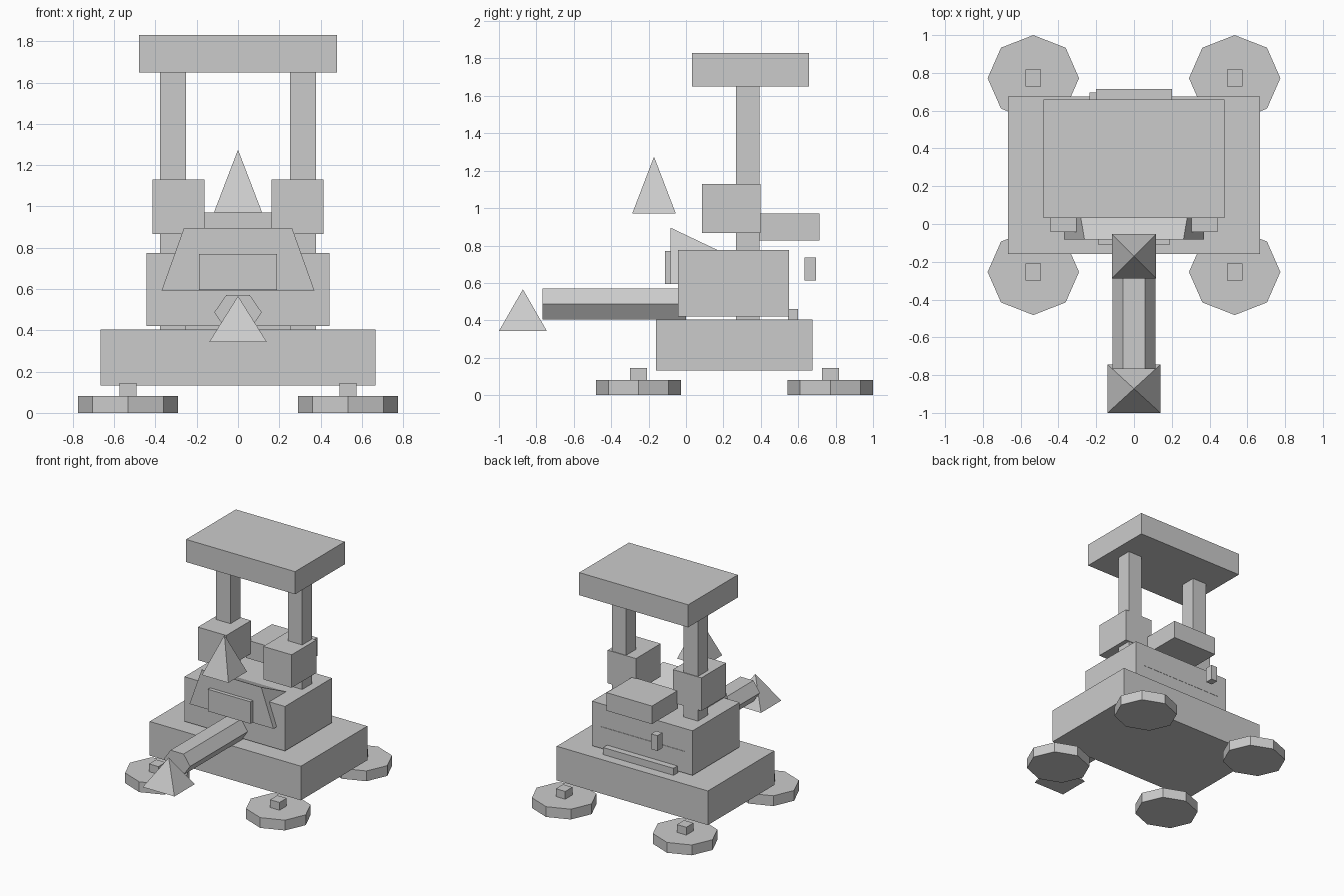
import bpy, bmesh, math

if "Cube" in bpy.data.objects:
    bpy.data.objects.remove(bpy.data.objects["Cube"])

grey = bpy.data.materials.new("plain_grey")
grey.diffuse_color = (0.6, 0.6, 0.6, 1)
grey.use_nodes = True
grey.node_tree.nodes["Principled BSDF"].inputs["Base Color"].default_value = grey.diffuse_color


def finish(name, bm):
    """Turn a bmesh into a flat-shaded grey object."""
    bmesh.ops.recalc_face_normals(bm, faces=bm.faces)
    mesh = bpy.data.meshes.new(name)
    bm.to_mesh(mesh)
    bm.free()
    mesh.materials.append(grey)
    obj = bpy.data.objects.new(name, mesh)
    bpy.context.collection.objects.link(obj)
    return obj


def box(name, x, y, z):
    """Box from (min, max) pairs."""
    bm = bmesh.new()
    bmesh.ops.create_cube(bm, size=1)
    for v in bm.verts:
        v.co = [a + (c + 0.5) * (b - a) for c, (a, b) in zip(v.co, (x, y, z))]
    return finish(name, bm)


def prism(name, ring_a, ring_b):
    """Closed solid between two rings of points."""
    bm = bmesh.new()
    a = [bm.verts.new(p) for p in ring_a]
    b = [bm.verts.new(p) for p in ring_b]
    n = len(a)
    bm.faces.new(a)
    if len(b) == 1:
        for i in range(n):
            bm.faces.new((a[i], a[(i + 1) % n], b[0]))
    else:
        bm.faces.new(b)
        for i in range(n):
            j = (i + 1) % n
            bm.faces.new((a[i], a[j], b[j], b[i]))
    return finish(name, bm)


def ring(n, r1, r2):
    return [(r1 * math.cos(math.tau * i / n), r2 * math.sin(math.tau * i / n))
            for i in range(n)]


def pyramid(name, hx, hy, yc, z0, z1):
    base = [(-hx, yc - hy, z0), (hx, yc - hy, z0), (hx, yc + hy, z0), (-hx, yc + hy, z0)]
    return prism(name, base, [(0, yc, z1)])


# Hull, body and roof
box("base", (-0.666, 0.666), (-0.16, 0.676), (0.132, 0.404))
box("body", (-0.443, 0.443), (-0.042, 0.55), (0.42, 0.775))
box("roof", (-0.48, 0.48), (0.033, 0.658), (1.65, 1.83))

# Sloped wedge through the body, its tail edge just showing at the rear
bm = bmesh.new()
w = [bm.verts.new(p) for p in (
    (-0.37, -0.082, 0.593), (0.37, -0.082, 0.593), (0.37, 0.552, 0.593),
    (-0.37, 0.552, 0.593), (-0.262, -0.082, 0.895), (0.262, -0.082, 0.895))]
for f in ((0, 1, 2, 3), (0, 1, 5, 4), (1, 2, 5), (0, 3, 4), (2, 3, 4, 5)):
    bm.faces.new([w[i] for i in f])
finish("wedge", bm)
box("front_panel", (-0.188, 0.188), (-0.111, -0.08), (0.595, 0.77))

# Rear details
box("rear_box", (-0.2, 0.2), (0.388, 0.714), (0.826, 0.97))
box("rear_bar", (-0.31, 0.31), (0.545, 0.6), (0.404, 0.46))
box("rear_handle", (-0.235, -0.18), (0.633, 0.695), (0.614, 0.736))

# Forward barrel (flattened hexagon) and the two pyramids
hexagon = ring(6, 0.115, 0.083 / math.sin(math.pi / 3))
prism("barrel", [(x, -0.767, 0.487 + z) for x, z in hexagon],
      [(x, 0.0, 0.487 + z) for x, z in hexagon])
pyramid("barrel_tip", 0.14, 0.128, -0.872, 0.343, 0.566)
pyramid("top_spike", 0.117, 0.117, -0.171, 0.97, 1.275)

# Mirrored parts: posts, shoulder blocks, foot pads with pegs
for side, s in (("left", -1), ("right", 1)):
    def mx(a, b):
        return tuple(sorted((s * a, s * b)))
    box(side + "_post", mx(0.253, 0.379), (0.267, 0.392), (0.404, 1.65))
    box(side + "_shoulder", mx(0.163, 0.413), (0.085, 0.397), (0.867, 1.13))
    for end, yc in (("front", -0.254), ("back", 0.772)):
        pad = [(s * 0.533 + x, yc + y) for x, y in ring(8, 0.242, 0.228)]
        prism(f"{end}_{side}_foot_pad", [(x, y, 0) for x, y in pad],
              [(x, y, 0.082) for x, y in pad])
        box(f"{end}_{side}_foot_peg", mx(0.492, 0.575),
            (yc - 0.045, yc + 0.045), (0.08, 0.144))
